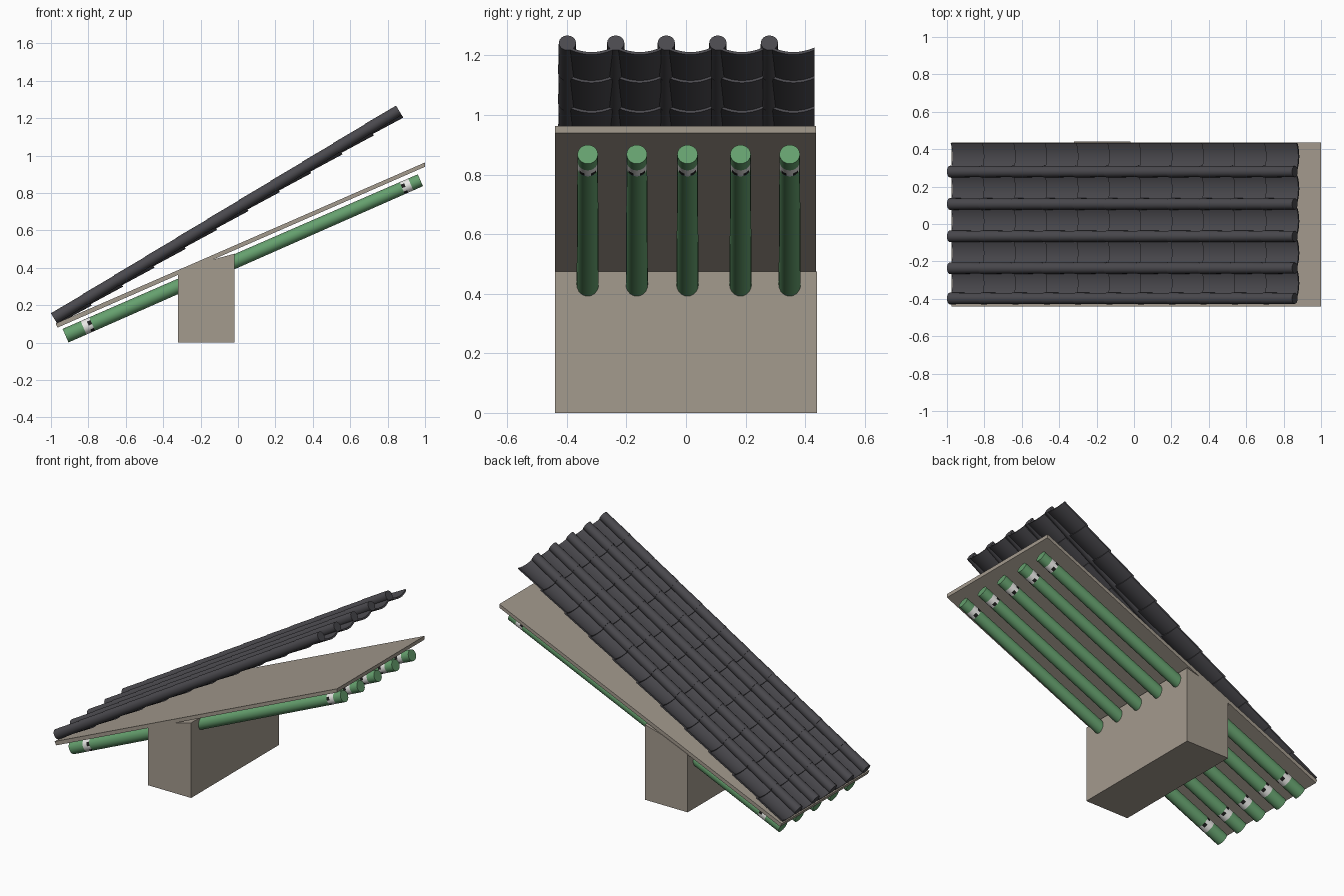
import bpy, bmesh, math

if "Cube" in bpy.data.objects:
    bpy.data.objects.remove(bpy.data.objects["Cube"])


def material(name, rgb):
    m = bpy.data.materials.new(name)
    m.diffuse_color = (*rgb, 1)
    m.use_nodes = True
    m.node_tree.nodes["Principled BSDF"].inputs["Base Color"].default_value = m.diffuse_color
    return m


STONE = material("warm_stone", (0.37, 0.325, 0.27))
GREEN = material("painted_green", (0.13, 0.35, 0.155))
WHITE = material("band_white", (0.8, 0.8, 0.78))
BLACK = material("band_black", (0.012, 0.012, 0.012))
TILE = material("dark_tile", (0.068, 0.066, 0.075))


def finish(bm, name, mats, loc=(0, 0, 0), slope=0.0, smooth=True):
    bmesh.ops.recalc_face_normals(bm, faces=bm.faces)
    me = bpy.data.meshes.new(name)
    bm.to_mesh(me)
    bm.free()
    for m in mats:
        me.materials.append(m)
    ob = bpy.data.objects.new(name, me)
    bpy.context.collection.objects.link(ob)
    ob.location = loc
    ob.rotation_euler = (0, -slope, 0)  # local x runs up the slope
    if smooth:
        bpy.ops.object.select_all(action='DESELECT')
        ob.select_set(True)
        bpy.context.view_layer.objects.active = ob
        bpy.ops.object.shade_smooth_by_angle(angle=math.radians(35))
    return ob


def prism(name, outline, y0, y1, mat):
    """Extrude an x-z outline along y."""
    bm = bmesh.new()
    a = [bm.verts.new((x, y0, z)) for x, z in outline]
    b = [bm.verts.new((x, y1, z)) for x, z in outline]
    bm.faces.new(a)
    bm.faces.new(b)
    n = len(a)
    for i in range(n):
        bm.faces.new((a[i], a[(i + 1) % n], b[(i + 1) % n], b[i]))
    finish(bm, name, [mat], smooth=False)


def lathe_x(bm, profile, y=0.0, sides=20, paint=None):
    """Revolve (x, radius) points about a local x axis and cap both ends."""
    rings = []
    for x, r in profile:
        rings.append([bm.verts.new((x, y + r * math.cos(t), r * math.sin(t)))
                      for t in (2 * math.pi * k / sides for k in range(sides))])
    bm.faces.new(rings[0])
    bm.faces.new(rings[-1])
    for i in range(len(rings) - 1):
        for k in range(sides):
            j = (k + 1) % sides
            f = bm.faces.new((rings[i][k], rings[i][j], rings[i + 1][j], rings[i + 1][k]))
            if paint:
                f.material_index = paint(i, k)


# Wall block with sloping top, and roof board
prism("wall_block", [(-0.32, 0), (-0.02, 0), (-0.02, 0.475), (-0.14, 0.442), (-0.32, 0.366)],
      -0.44, 0.44, STONE)
prism("roof_board", [(-0.965, 0.08), (1.0, 0.94), (1.0, 0.963), (-0.975, 0.102)],
      -0.44, 0.437, STONE)

# Round rafters with painted bands near each end
LOW, HIGH = (-0.922, 0.037), (0.975, 0.868)
LENGTH = math.dist(LOW, HIGH)
RAFTER_SLOPE = math.atan2(HIGH[1] - LOW[1], HIGH[0] - LOW[0])
STATIONS = [0, 0.105, 0.135, 0.155, 1.965, 1.985, 2.015, LENGTH]


def band_paint(i, k):
    if i in (1, 5):
        return 1
    if i in (2, 4):  # toothed black edge
        return 2 if (k // 2) % 2 == 0 else 1
    return 0


for y in (-0.33, -0.165, 0.005, 0.183, 0.348):
    bm = bmesh.new()
    lathe_x(bm, [(s, 0.0395 - 0.005 * s / LENGTH) for s in STATIONS], paint=band_paint)
    finish(bm, "round_rafter", [GREEN, WHITE, BLACK], (LOW[0], y, LOW[1]), RAFTER_SLOPE)

# Tiled roof: overlapping courses of round cover tiles and curved pan tiles
T0, T1 = (-0.984, 0.130), (0.860, 1.242)
T_LEN = math.dist(T0, T1)
T_SLOPE = math.atan2(T1[1] - T0[1], T1[0] - T0[0])
COURSES = 11
PITCH = T_LEN / COURSES


def pan_tile(bm, x0, x1, yc, half, steps=8, thick=0.010):
    ends = []
    for x, lift in ((x0, 0.006), (x1, -0.004)):
        top, low = [], []
        for k in range(steps + 1):
            t = 2 * k / steps - 1
            h = -0.032 + 0.018 * t * t + lift
            top.append(bm.verts.new((x, yc + half * t, h)))
            low.append(bm.verts.new((x, yc + half * t, h - thick)))
        ends.append(top + low[::-1])
    a, b = ends
    n = len(a)
    for i in range(n):
        bm.faces.new((a[i], a[(i + 1) % n], b[(i + 1) % n], b[i]))
    for e in ends:
        for k in range(steps):
            bm.faces.new((e[k], e[k + 1], e[n - 2 - k], e[n - 1 - k]))


for y in (-0.398, -0.236, -0.066, 0.107, 0.280):
    covers, pans = bmesh.new(), bmesh.new()
    for c in range(COURSES):
        start = c * PITCH
        end = min(start + PITCH + 0.012, T_LEN)
        lathe_x(covers, [(start, 0.0315), (end, 0.029)], sides=16)
        pan_tile(pans, start, end, 0.081, 0.071)
    finish(covers, "cover_tile_row", [TILE], (T0[0], y, T0[1]), T_SLOPE)
    finish(pans, "pan_tile_row", [TILE], (T0[0], y, T0[1]), T_SLOPE)
